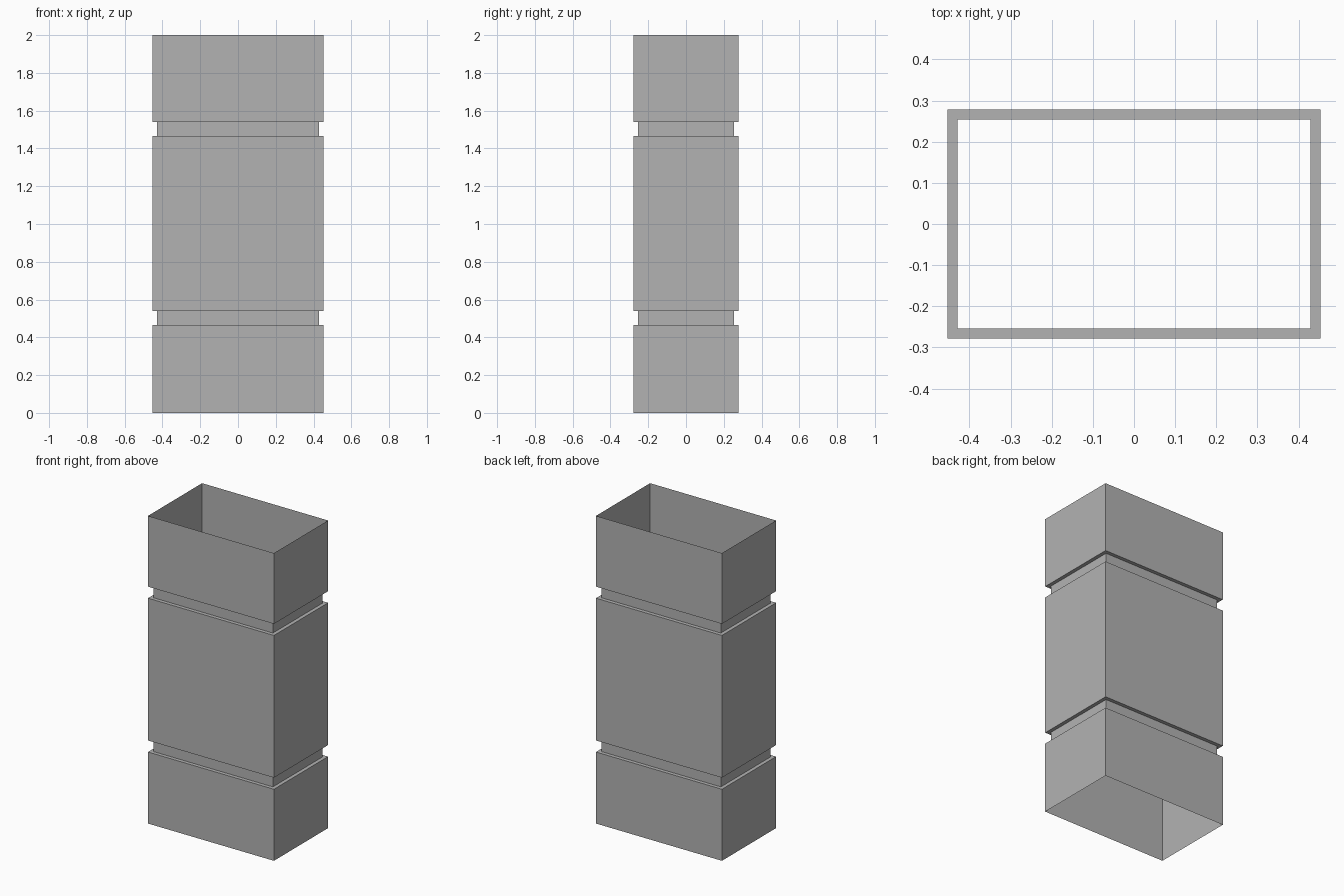
import bpy
import bmesh

# Remove the default cube
cube = bpy.data.objects.get("Cube")
if cube:
    bpy.data.objects.remove(cube, do_unlink=True)

# Single grey material
grey = bpy.data.materials.new("plain_grey")
grey.use_nodes = True
colour = (0.45, 0.45, 0.45, 1.0)
grey.diffuse_color = colour
grey.node_tree.nodes["Principled BSDF"].inputs["Base Color"].default_value = colour

HALF_X, HALF_Y = 0.453, 0.278
INSET = 0.024
GROOVES = [(0.465, 0.54), (1.465, 1.54)]

# Wall profile as (inset, height), stepping inwards at each groove
profile = [(0, 0)]
for low, high in GROOVES:
    profile += [(0, low), (INSET, low), (INSET, high), (0, high)]
profile.append((0, 2))

# Sweep the profile around the rectangle, leaving both ends open
bm = bmesh.new()
rings = []
for inset, z in profile:
    x, y = HALF_X - inset, HALF_Y - inset
    rings.append([bm.verts.new((sx * x, sy * y, z))
                  for sx, sy in ((-1, -1), (1, -1), (1, 1), (-1, 1))])
for lower, upper in zip(rings, rings[1:]):
    for i in range(4):
        j = (i + 1) % 4
        bm.faces.new((lower[i], lower[j], upper[j], upper[i]))

mesh = bpy.data.meshes.new("grooved_sleeve")
bm.to_mesh(mesh)
bm.free()
mesh.materials.append(grey)
sleeve = bpy.data.objects.new("grooved_sleeve", mesh)
bpy.context.collection.objects.link(sleeve)
